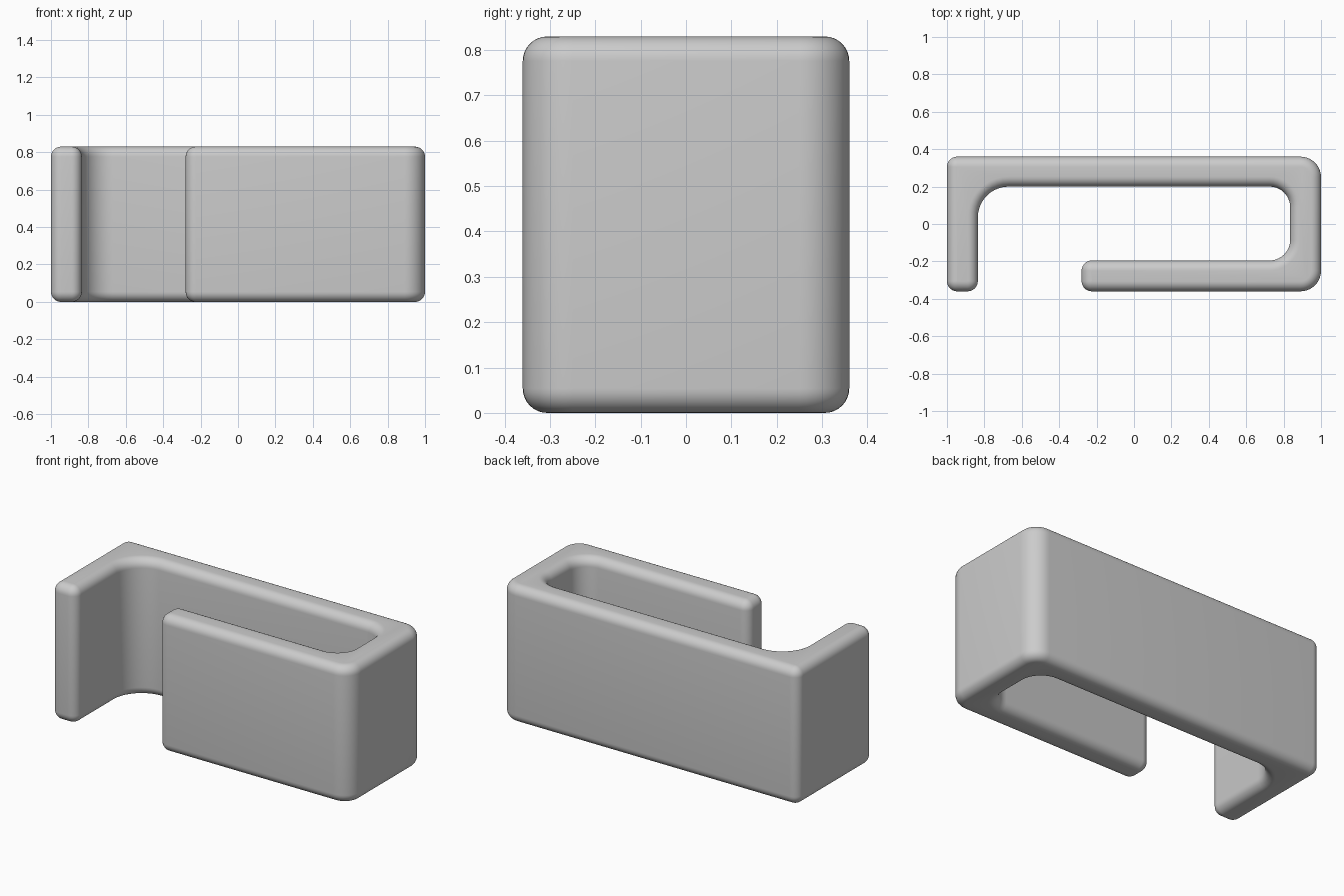
import bpy, bmesh, math
from mathutils import Vector

cube = bpy.data.objects.get("Cube")
if cube:
    bpy.data.objects.remove(cube, do_unlink=True)

HEIGHT, RIM = 0.83, 0.054
ARC_STEPS, RIM_STEPS = 10, 8

# Counter-clockwise outline of the hook: x, y, corner radius
CORNERS = [
    (-1, -0.36, 0.055), (-0.835, -0.36, 0.055), (-0.835, 0.2, 0.165),
    (0.835, 0.2, 0.11), (0.835, -0.195, 0.11), (-0.28, -0.195, 0.055),
    (-0.28, -0.36, 0.055), (1, -0.36, 0.11), (1, 0.36, 0.11), (-1, 0.36, 0.055),
]


def outline(inset):
    """Rounded outline, moved into the material by inset."""
    points = []
    for i, (x, y, radius) in enumerate(CORNERS):
        corner = Vector((x, y))
        before = (corner - Vector(CORNERS[i - 1][:2])).normalized()
        after = (Vector(CORNERS[(i + 1) % len(CORNERS)][:2]) - corner).normalized()
        turn = 1 if before.x * after.y - before.y * after.x > 0 else -1
        centre = corner + (after - before) * radius
        r = radius - turn * inset
        for k in range(ARC_STEPS + 1):
            a = k / ARC_STEPS * math.pi / 2
            points.append(centre - after * r * math.cos(a) + before * r * math.sin(a))
    return points


# Rounded top and bottom rims as a stack of inset, height pairs
rim = [(RIM * (1 - math.sin(a)), RIM * (1 - math.cos(a)))
       for a in (k / RIM_STEPS * math.pi / 2 for k in range(RIM_STEPS + 1))]
layers = rim + [(inset, HEIGHT - z) for inset, z in reversed(rim)]

bm = bmesh.new()
rings = [[bm.verts.new((p.x, p.y, z)) for p in outline(inset)] for inset, z in layers]
for low, high in zip(rings, rings[1:]):
    for i in range(len(low)):
        j = (i + 1) % len(low)
        bm.faces.new((low[i], low[j], high[j], high[i]))
bm.faces.new(rings[-1])
bm.faces.new(rings[0][::-1])
bmesh.ops.recalc_face_normals(bm, faces=bm.faces[:])

mesh = bpy.data.meshes.new("hook_clip")
bm.to_mesh(mesh)
bm.free()
clip = bpy.data.objects.new("hook_clip", mesh)
bpy.context.collection.objects.link(clip)

# Plain grey plastic
grey = bpy.data.materials.new("light_grey")
grey.use_nodes = True
colour = (0.6, 0.6, 0.6, 1)
grey.diffuse_color = colour
grey.node_tree.nodes["Principled BSDF"].inputs["Base Color"].default_value = colour
mesh.materials.append(grey)

bpy.context.view_layer.objects.active = clip
clip.select_set(True)
bpy.ops.object.shade_smooth_by_angle(angle=math.radians(35))
